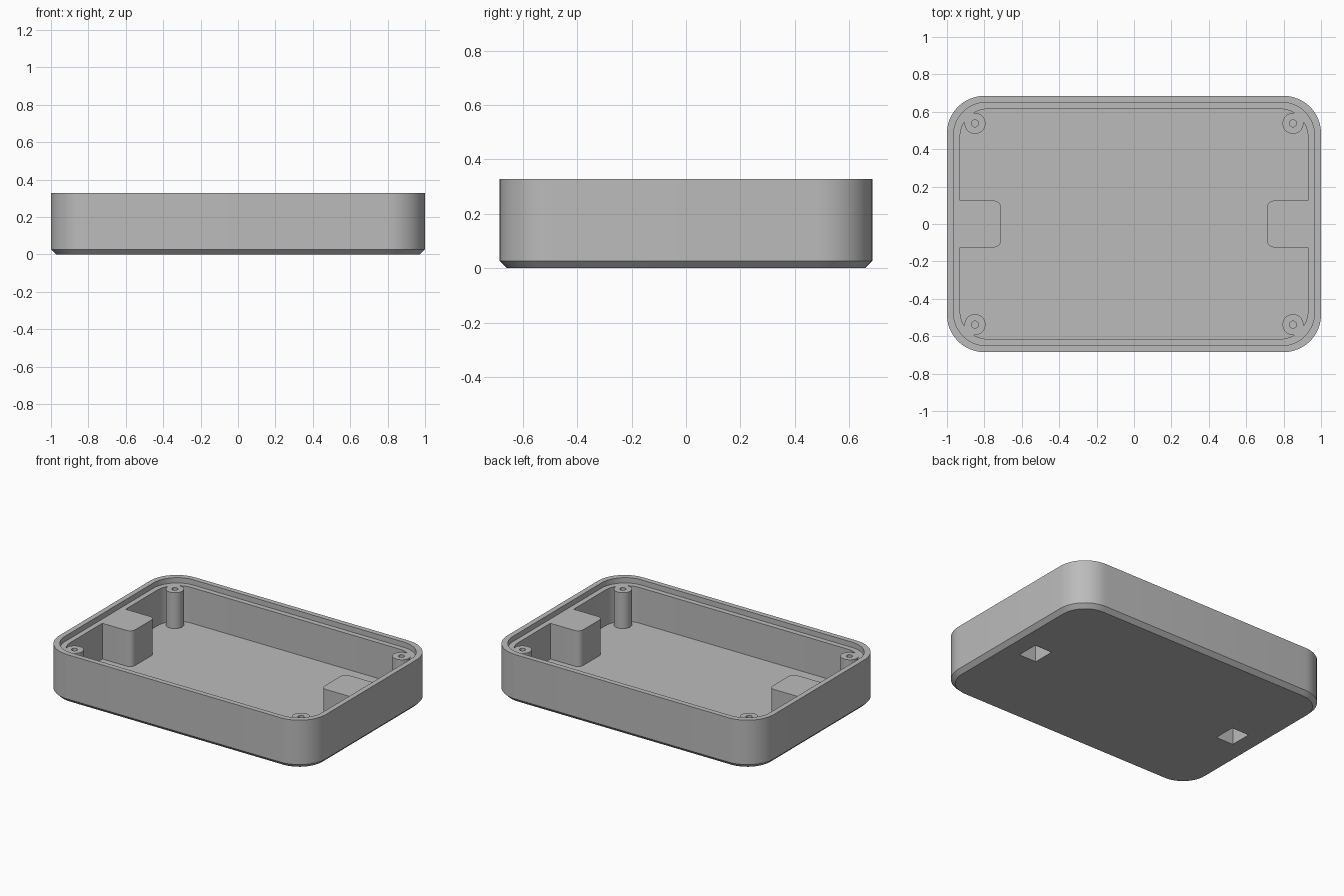
import bpy, bmesh, math

old = bpy.data.objects.get("Cube")
if old:
    bpy.data.objects.remove(old, do_unlink=True)

HX, HY, HEIGHT = 1.0, 0.685, 0.328   # outer half sizes and height
CHAMFER, STEP = 0.027, 0.035         # base bevel, width of each rim ledge
LEDGE_Z, FLOOR_Z = 0.292, 0.05

grey = bpy.data.materials.new("plain grey")
grey.use_nodes = True
colour = (0.5, 0.5, 0.5, 1)
grey.diffuse_color = colour
grey.node_tree.nodes["Principled BSDF"].inputs["Base Color"].default_value = colour


def outline(x0, x1, y0, y1, radii, n=12):
    """Rounded rectangle; radii run from the +x +y corner anticlockwise."""
    corners = [(x1, y1, -1, -1), (x0, y1, 1, -1), (x0, y0, 1, 1), (x1, y0, -1, 1)]
    points = []
    for q, ((cx, cy, sx, sy), r) in enumerate(zip(corners, radii)):
        if r == 0:
            points.append((cx, cy))
            continue
        for i in range(n + 1):
            a = math.pi / 2 * (q + i / n)
            points.append((cx + sx * r + r * math.cos(a), cy + sy * r + r * math.sin(a)))
    return points


def circle(cx, cy, r, n=40):
    return [(cx + r * math.cos(math.tau * i / n), cy + r * math.sin(math.tau * i / n))
            for i in range(n)]


def loft(name, rings):
    """Skin a stack of (outline, z) rings and cap both ends."""
    bm = bmesh.new()
    loops = [[bm.verts.new((x, y, z)) for x, y in pts] for pts, z in rings]
    for a, b in zip(loops, loops[1:]):
        for i in range(len(a)):
            j = (i + 1) % len(a)
            bm.faces.new((a[i], a[j], b[j], b[i]))
    bm.faces.new(loops[0][::-1])
    bm.faces.new(loops[-1])
    bmesh.ops.recalc_face_normals(bm, faces=bm.faces)
    mesh = bpy.data.meshes.new(name)
    bm.to_mesh(mesh)
    bm.free()
    mesh.materials.append(grey)
    obj = bpy.data.objects.new(name, mesh)
    bpy.context.collection.objects.link(obj)
    return obj


def activate(obj):
    bpy.ops.object.select_all(action="DESELECT")
    obj.select_set(True)
    bpy.context.view_layer.objects.active = obj


def cut(obj, cutter):
    activate(obj)
    mod = obj.modifiers.new("pocket", "BOOLEAN")
    mod.operation, mod.solver, mod.object = "DIFFERENCE", "EXACT", cutter
    bpy.ops.object.modifier_apply(modifier=mod.name)


def tray_ring(inset, radius):
    return outline(inset - HX, HX - inset, inset - HY, HY - inset, [radius] * 4)


# Tray: chamfered base, outer wall, stepped rim, inner wall and floor
rim, ledge = tray_ring(STEP, 0.175), tray_ring(2 * STEP, 0.15)
outer = tray_ring(0, 0.2)
tray = loft("tray_shell", [
    (tray_ring(CHAMFER, 0.2 - CHAMFER), 0), (outer, CHAMFER), (outer, HEIGHT),
    (rim, HEIGHT), (rim, LEDGE_Z), (ledge, LEDGE_Z), (ledge, FLOOR_Z)])
parts = [tray]

# Side blocks against both end walls, each with a pocket open from below
for side, word in ((1, "left"), (-1, "right")):
    near, far = side * 0.71, side * (HX - 2 * STEP)
    radii = (0, 0.04, 0.04, 0) if side > 0 else (0.04, 0, 0, 0.04)
    shape = outline(min(near, far), max(near, far), -0.125, 0.125, radii)
    block = loft(word + "_block", [(shape, FLOOR_Z), (shape, LEDGE_Z)])
    centre = side * 0.79
    hole = outline(centre - 0.065, centre + 0.065, -0.075, 0.075, [0] * 4)
    cutter = loft("pocket_cutter", [(hole, -0.1), (hole, 0.26)])
    cutter.hide_render = True
    cut(tray, cutter)
    cut(block, cutter)
    bpy.data.objects.remove(cutter, do_unlink=True)
    parts.append(block)

# Screw posts in the four corners, each with a blind hole
for sx, side in ((1, "left"), (-1, "right")):
    for sy, end in ((1, "back"), (-1, "front")):
        x, y = sx * 0.85, sy * 0.538
        wall, bore = circle(x, y, 0.056), circle(x, y, 0.019)
        top = LEDGE_Z + 0.001
        parts.append(loft(f"{end}_{side}_screw_post", [
            (wall, FLOOR_Z - 0.01), (wall, top), (bore, top), (bore, 0.1)]))

for part in parts:
    activate(part)
    bpy.ops.object.shade_smooth_by_angle(angle=math.radians(30))
